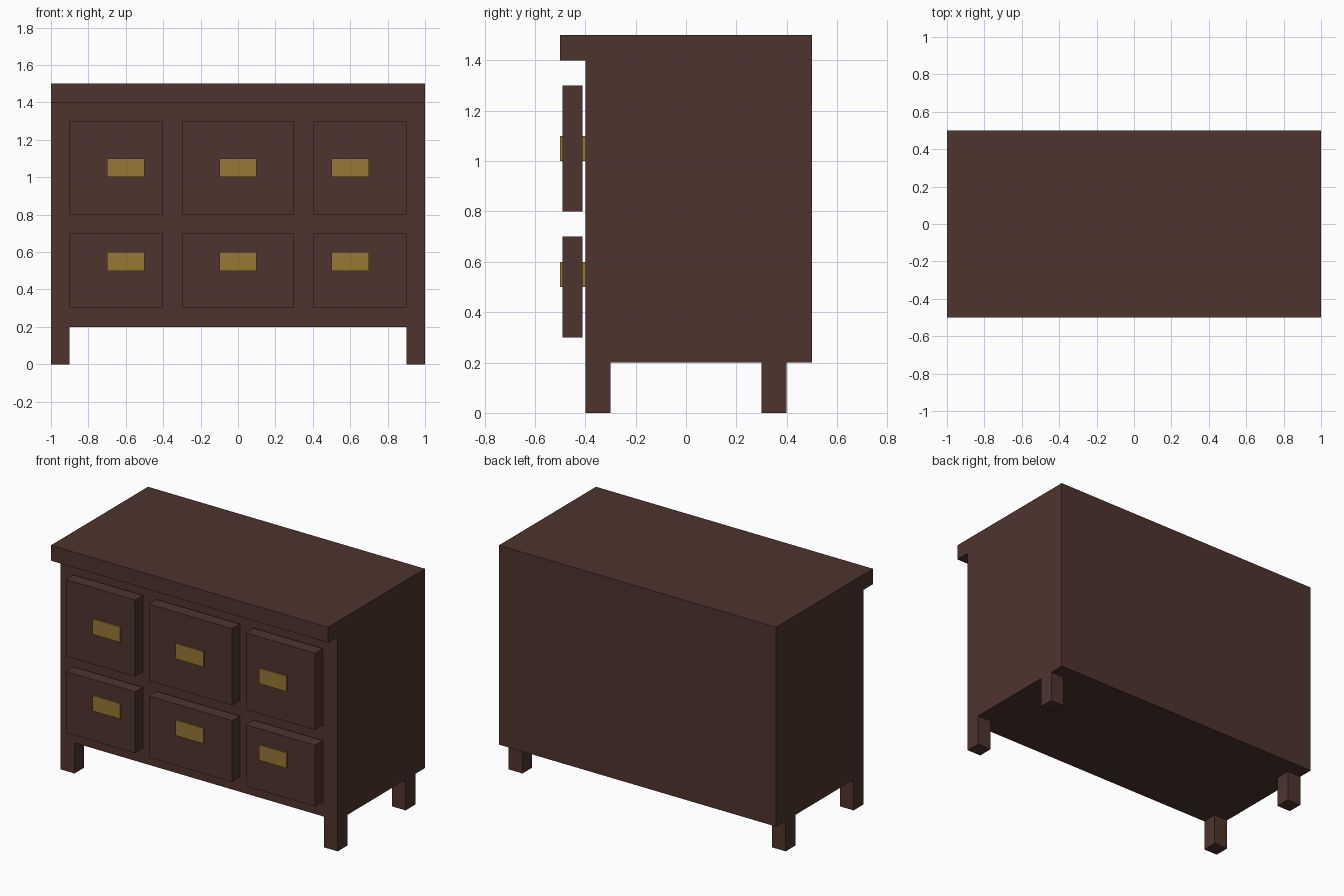
import bpy
import bmesh
from mathutils import Vector

if "Cube" in bpy.data.objects:
    bpy.data.objects.remove(bpy.data.objects["Cube"])


def make_material(name, color):
    mat = bpy.data.materials.new(name)
    mat.diffuse_color = (*color, 1.0)
    mat.use_nodes = True
    mat.node_tree.nodes["Principled BSDF"].inputs["Base Color"].default_value = mat.diffuse_color
    return mat


WOOD = make_material("dark brown wood", (0.076, 0.0343, 0.0273))
BRASS = make_material("dull brass", (0.305, 0.188, 0.0343))


def add_object(name, bm, mat):
    bmesh.ops.recalc_face_normals(bm, faces=bm.faces)
    mesh = bpy.data.meshes.new(name)
    bm.to_mesh(mesh)
    bm.free()
    mesh.materials.append(mat)
    obj = bpy.data.objects.new(name, mesh)
    bpy.context.collection.objects.link(obj)
    return obj


def box(name, x, y, z, mat):
    """Box from (min, max) ranges on each axis."""
    bm = bmesh.new()
    bmesh.ops.create_cube(bm, size=1.0)
    for v in bm.verts:
        v.co = Vector(r[0] if c < 0 else r[1] for c, r in zip(v.co, (x, y, z)))
    return add_object(name, bm, mat)


# Cabinet body: side profile with the overhanging top, extruded across x
profile = [(-0.4, 0.2), (0.5, 0.2), (0.5, 1.5), (-0.5, 1.5), (-0.5, 1.4), (-0.4, 1.4)]
bm = bmesh.new()
side = bm.faces.new([bm.verts.new((-1.0, y, z)) for y, z in profile])
ext = bmesh.ops.extrude_face_region(bm, geom=[side], use_keep_orig=True)
bmesh.ops.translate(bm, vec=(2.0, 0, 0),
                    verts=[g for g in ext["geom"] if isinstance(g, bmesh.types.BMVert)])
add_object("cabinet_body", bm, WOOD)

# Four square legs
for side_name, x in (("left", (-1.0, -0.9)), ("right", (0.9, 1.0))):
    for end_name, y in (("front", (-0.4, -0.3)), ("back", (0.3, 0.4))):
        box(f"{end_name}_{side_name}_leg", x, y, (0.0, 0.2), WOOD)

# Six drawer fronts, each with a handle block running back to the body
columns = (("left", (-0.9, -0.4), -0.6), ("middle", (-0.3, 0.3), 0.0), ("right", (0.4, 0.9), 0.6))
rows = (("upper", (0.8, 1.3), 1.05), ("lower", (0.3, 0.7), 0.55))
for col, x, hx in columns:
    for row, z, hz in rows:
        box(f"{row}_{col}_drawer", x, (-0.49, -0.41), z, WOOD)
        box(f"{row}_{col}_handle", (hx - 0.1, hx + 0.1), (-0.5, -0.4),
            (hz - 0.05, hz + 0.05), BRASS)
